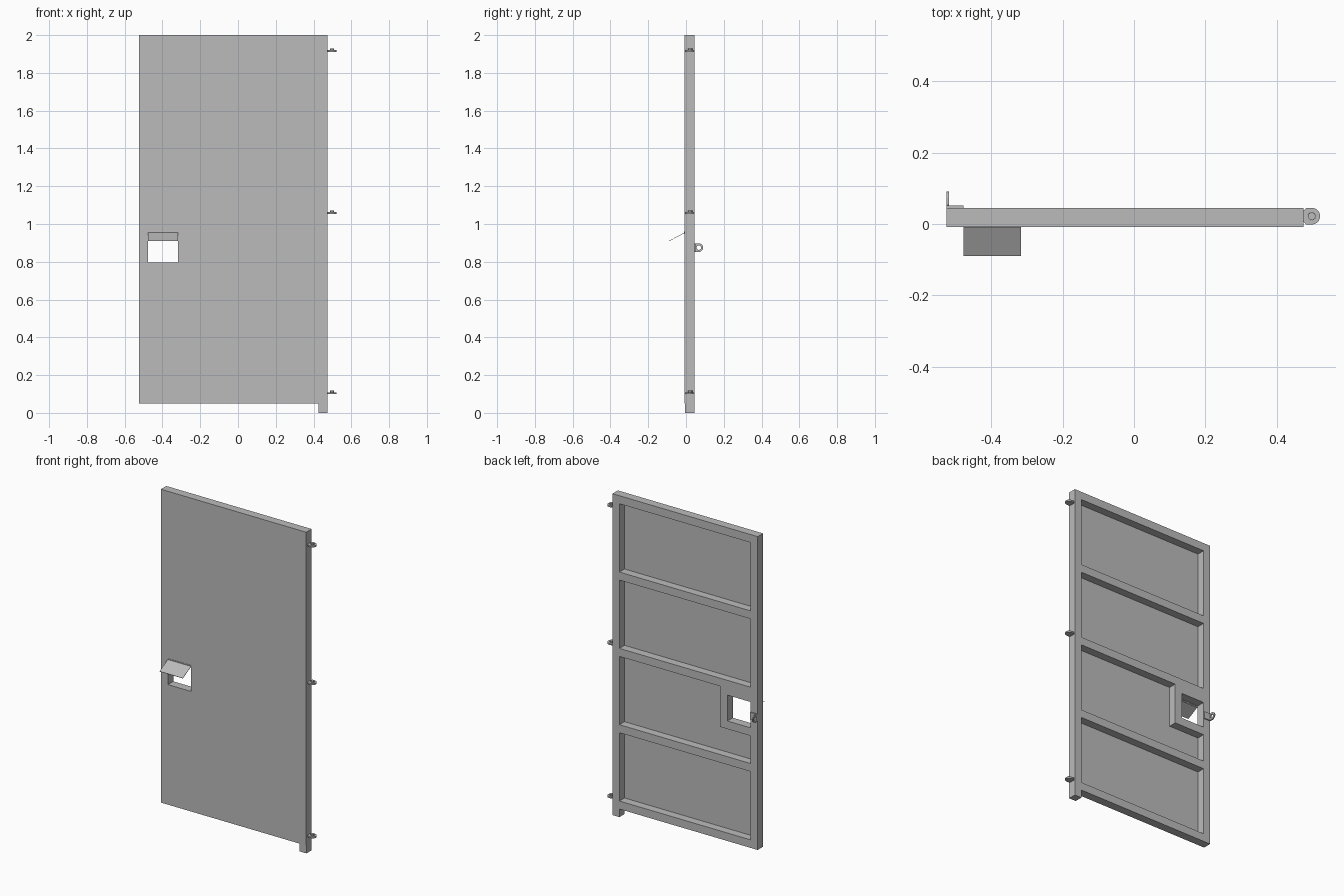
import bpy, bmesh, math
from mathutils import Matrix, Vector

cube = bpy.data.objects.get("Cube")
if cube:
    bpy.data.objects.remove(cube)

steel = bpy.data.materials.new("grey_steel")
steel.use_nodes = True
steel.diffuse_color = (0.5, 0.5, 0.5, 1)
steel.node_tree.nodes["Principled BSDF"].inputs["Base Color"].default_value = (0.5, 0.5, 0.5, 1)


def finish(name, bm):
    bmesh.ops.recalc_face_normals(bm, faces=bm.faces)
    mesh = bpy.data.meshes.new(name)
    bm.to_mesh(mesh)
    bm.free()
    mesh.materials.append(steel)
    obj = bpy.data.objects.new(name, mesh)
    bpy.context.collection.objects.link(obj)
    return obj


def extrude(bm, vec):
    """Thicken all flat faces along a vector, keeping both sides."""
    faces = bm.faces[:]
    made = bmesh.ops.extrude_face_region(bm, geom=faces, use_keep_orig=True)["geom"]
    verts = [v for v in made if isinstance(v, bmesh.types.BMVert)]
    bmesh.ops.translate(bm, verts=verts, vec=vec)


def cell_slab(name, xs, zs, y0, y1, filled):
    """Slab in the door plane made of the grid cells whose centre is filled."""
    bm = bmesh.new()
    for xa, xb in zip(xs, xs[1:]):
        for za, zb in zip(zs, zs[1:]):
            if filled((xa + xb) / 2, (za + zb) / 2):
                bm.faces.new([bm.verts.new((x, y0, z))
                              for x, z in ((xa, za), (xb, za), (xb, zb), (xa, zb))])
    bmesh.ops.remove_doubles(bm, verts=bm.verts, dist=1e-5)
    extrude(bm, (0, y1 - y0, 0))
    # Merge coplanar cells
    bmesh.ops.dissolve_limit(bm, angle_limit=0.01, verts=bm.verts, edges=bm.edges)
    return finish(name, bm)


def box(name, lo, hi):
    bm = bmesh.new()
    lo, hi = Vector(lo), Vector(hi)
    bmesh.ops.create_cube(bm, size=1, matrix=Matrix.Translation((lo + hi) / 2)
                          @ Matrix.Diagonal((*(hi - lo), 1)))
    return finish(name, bm)


def eye_tab(name, reach, radius, hole, thick, matrix):
    """Flat tab with a round end and a hole, pointing along its own +x."""
    bm = bmesh.new()
    n = 16
    outer, inner = [], []
    for i in range(n):
        a = 2 * math.pi * (i + 0.5) / n
        c, s = math.cos(a), math.sin(a)
        if c > 0:
            outer.append(bm.verts.new((radius * c, radius * s, 0)))
        else:
            k = 1 / max(abs(c), abs(s))
            outer.append(bm.verts.new((max(reach * c * k, -reach), radius * s * k, 0)))
        inner.append(bm.verts.new((hole * c, hole * s, 0)))
    for i in range(n):
        j = (i + 1) % n
        bm.faces.new((outer[i], outer[j], inner[j], inner[i]))
    extrude(bm, (0, 0, thick))
    bmesh.ops.transform(bm, matrix=matrix, verts=bm.verts)
    return finish(name, bm)


# Shared door dimensions
LEFT, RIGHT, BOTTOM, TOP, TUBE = -0.525, 0.475, 0.05, 2.0, 0.05
HOLE_X, HOLE_Z = (-0.477, -0.317), (0.797, 0.958)
FRONT, FACE, BACK = -0.008, -0.005, 0.045


def in_hole(x, z):
    return HOLE_X[0] < x < HOLE_X[1] and HOLE_Z[0] < z < HOLE_Z[1]


# Front sheet with the hand hole
cell_slab("front_sheet", [LEFT, *HOLE_X, RIGHT], [BOTTOM, *HOLE_Z, TOP],
          FRONT, FACE, lambda x, z: not in_hole(x, z))

# Welded tube frame: stiles, five rails, hand hole surround and foot
pitch = (TOP - BOTTOM - TUBE) / 4
rails = [BOTTOM + pitch * i for i in range(5)]
inner_right = RIGHT - TUBE + 0.002
surround_x, surround_z = HOLE_X[1] + TUBE, HOLE_Z[0] - TUBE


def in_frame(x, z):
    if x > inner_right:
        return True
    if z < BOTTOM or in_hole(x, z):
        return False
    if x < HOLE_X[0] or any(r < z < r + TUBE for r in rails):
        return True
    return x < surround_x and surround_z < z < rails[2]


levels = sorted([0, surround_z, *HOLE_Z] + rails + [r + TUBE for r in rails])
cell_slab("tube_frame", [LEFT, *HOLE_X, surround_x, inner_right, RIGHT],
          levels, FACE, BACK, in_frame)

# Tilted rain flap over the hand hole, with its fixing strip
box("flap_strip", (HOLE_X[0], FRONT - 0.002, 0.947), (HOLE_X[1], FRONT, 0.96))
bm = bmesh.new()
bm.faces.new([bm.verts.new(p) for p in (
    (HOLE_X[0], FRONT, 0.955), (HOLE_X[1], FRONT, 0.955),
    (HOLE_X[1], -0.09, 0.911), (HOLE_X[0], -0.09, 0.911))])
extrude(bm, (0, 0.001, -0.002))
finish("rain_flap", bm)

# Three hinge lugs, each with a short raised collar
for label, z in (("bottom", 0.1), ("middle", 1.054), ("top", 1.911)):
    place = Matrix.Translation((0.498, 0.022, z))
    eye_tab(label + "_hinge_lug", 0.498 - RIGHT, 0.0235, 0.011, 0.009, place)
    bm = bmesh.new()
    bmesh.ops.create_cone(bm, cap_ends=True, segments=8, radius1=0.0112, radius2=0.0112,
                          depth=0.018, matrix=place @ Matrix.Translation((0, 0, 0.009)))
    finish(label + "_hinge_pin", bm)

# Angled padlock bracket on the back of the closing stile
box("lock_bracket_plate", (LEFT, BACK, 0.853), (-0.478, BACK + 0.007, 0.897))
turn = Matrix(((0, 0, 1, LEFT), (1, 0, 0, 0.068), (0, 1, 0, 0.875), (0, 0, 0, 1)))
eye_tab("lock_bracket_eye", 0.068 - BACK, 0.023, 0.012, 0.007, turn)
